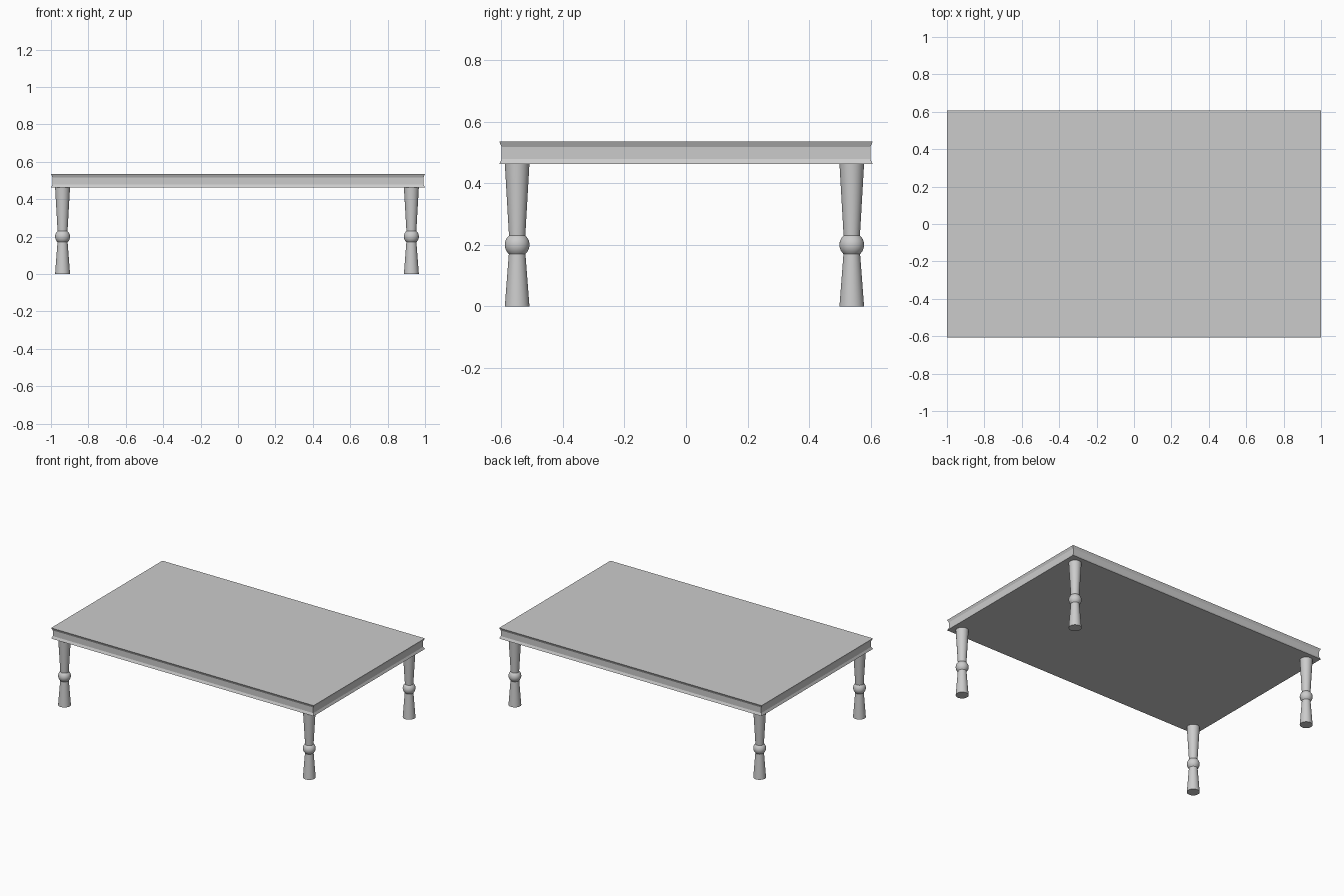
import bpy, bmesh, math

if "Cube" in bpy.data.objects:
    bpy.data.objects.remove(bpy.data.objects["Cube"])

grey = bpy.data.materials.new("plain_grey")
grey.diffuse_color = (0.6, 0.6, 0.6, 1)
grey.use_nodes = True
grey.node_tree.nodes["Principled BSDF"].inputs["Base Color"].default_value = grey.diffuse_color


def finish(name, bm, smooth=False):
    bmesh.ops.recalc_face_normals(bm, faces=bm.faces[:])
    me = bpy.data.meshes.new(name)
    bm.to_mesh(me)
    bm.free()
    me.materials.append(grey)
    ob = bpy.data.objects.new(name, me)
    bpy.context.collection.objects.link(ob)
    if smooth:
        bpy.ops.object.select_all(action='DESELECT')
        ob.select_set(True)
        bpy.context.view_layer.objects.active = ob
        bpy.ops.object.shade_smooth_by_angle(angle=math.radians(35))
    return ob


def loft(name, rings, smooth=False):
    """Skin a stack of equal-length rings and cap both ends."""
    bm = bmesh.new()
    loops = [[bm.verts.new(p) for p in ring] for ring in rings]
    n = len(loops[0])
    for a, b in zip(loops, loops[1:]):
        for i in range(n):
            j = (i + 1) % n
            bm.faces.new((a[i], a[j], b[j], b[i]))
    bm.faces.new(loops[0])
    bm.faces.new(loops[-1])
    return finish(name, bm, smooth)


# Table top: slab with a shallow hollow edge moulding (inset, height)
edge = [(0, 0.462), (0.008, 0.478), (0.008, 0.517), (0, 0.535)]
rings = []
for inset, z in edge:
    x, y = 1.0 - inset, 0.606 - inset
    rings.append([(-x, -y, z), (x, -y, z), (x, y, z), (-x, y, z)])
loft("table_top", rings)

# Turned leg profile: flared foot, ball, flared upper part (radius, height)
profile = [(0.04, 0.0), (0.027, 0.17)]
for k in range(1, 12):
    a = math.radians(-48.6 + 97.2 * k / 12)
    profile.append((0.04 * math.cos(a), 0.2 + 0.04 * math.sin(a)))
profile += [(0.0265, 0.23), (0.04, 0.464)]

# Four legs
SIDES = 32
for side, cx in (("left", -0.938), ("right", 0.927)):
    for end, cy in (("front", -0.548), ("back", 0.538)):
        rings = [[(cx + r * math.cos(2 * math.pi * i / SIDES),
                   cy + r * math.sin(2 * math.pi * i / SIDES), z)
                  for i in range(SIDES)] for r, z in profile]
        loft(f"{end}_{side}_leg", rings, smooth=True)
